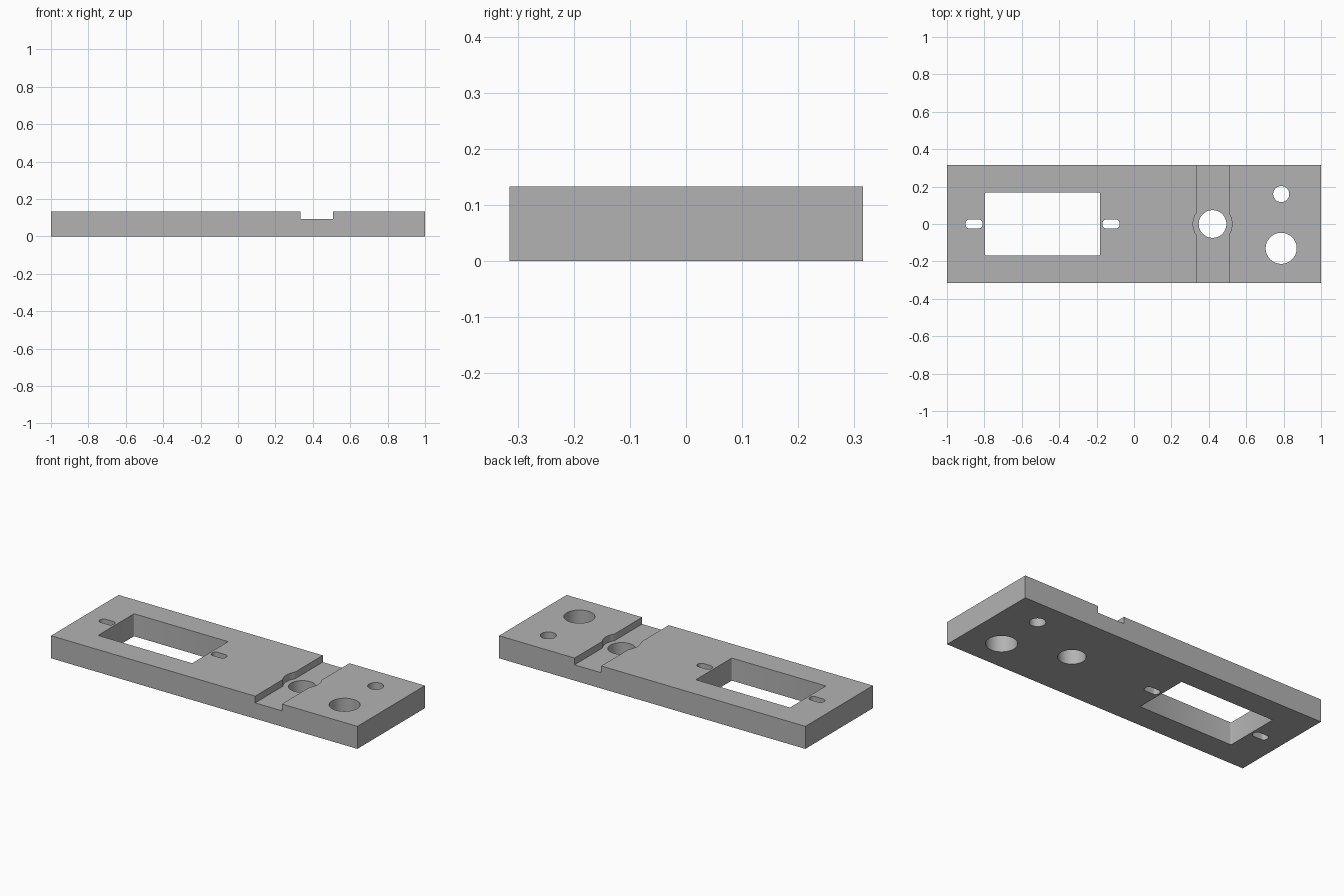
import bpy
import bmesh
from math import cos, sin, pi, radians

old = bpy.data.objects.get("Cube")
if old:
    bpy.data.objects.remove(old, do_unlink=True)

LENGTH, WIDTH, HEIGHT = 2.0, 0.63, 0.133
CHANNEL_FLOOR = 0.093
CHANNEL_X = 0.42
WINDOW_X = -0.489

grey = bpy.data.materials.new("plain_grey")
grey.use_nodes = True
grey.diffuse_color = (0.45, 0.45, 0.45, 1)
grey.node_tree.nodes["Principled BSDF"].inputs["Base Color"].default_value = grey.diffuse_color


def prism(name, outline, z0, z1):
    """Extrude a closed outline from z0 up to z1."""
    bm = bmesh.new()
    base = bm.faces.new([bm.verts.new((x, y, z0)) for x, y in outline])
    top = bmesh.ops.extrude_face_region(bm, geom=[base])["geom"]
    verts = [v for v in top if isinstance(v, bmesh.types.BMVert)]
    bmesh.ops.translate(bm, verts=verts, vec=(0, 0, z1 - z0))
    bmesh.ops.recalc_face_normals(bm, faces=bm.faces)
    mesh = bpy.data.meshes.new(name)
    bm.to_mesh(mesh)
    bm.free()
    mesh.materials.append(grey)
    obj = bpy.data.objects.new(name, mesh)
    bpy.context.collection.objects.link(obj)
    return obj


def rectangle(cx, cy, w, h):
    return [(cx + sx * w / 2, cy + sy * h / 2)
            for sx, sy in ((-1, -1), (1, -1), (1, 1), (-1, 1))]


def circle(cx, cy, r, n=64):
    return [(cx + r * cos(2 * pi * i / n), cy + r * sin(2 * pi * i / n)) for i in range(n)]


def rounded(cx, cy, w, h, r, n=8):
    points = []
    for quarter, (sx, sy) in enumerate(((1, 1), (-1, 1), (-1, -1), (1, -1))):
        for i in range(n + 1):
            a = (quarter + i / n) * pi / 2
            points.append((cx + sx * (w / 2 - r) + r * cos(a),
                           cy + sy * (h / 2 - r) + r * sin(a)))
    return points


# Solid plate
plate = prism("mounting_plate", rectangle(0, 0, LENGTH, WIDTH), 0, HEIGHT)

# Cross channel with its round widening, then the through openings
cuts = [
    ("channel", rectangle(CHANNEL_X, 0, 0.174, 1), CHANNEL_FLOOR),
    ("channel_recess", circle(CHANNEL_X, 0, 0.104), CHANNEL_FLOOR),
    ("channel_hole", circle(CHANNEL_X, 0, 0.074), -0.1),
    ("large_hole", circle(0.787, -0.13, 0.083), -0.1),
    ("small_hole", circle(0.787, 0.16, 0.043), -0.1),
    ("window", rounded(WINDOW_X, 0, 0.615, 0.335, 0.005, 3), -0.1),
]
for side, sign in (("right", -1), ("left", 1)):
    cuts.append((side + "_screw_slot",
                 rounded(WINDOW_X + sign * 0.366, 0, 0.091, 0.048, 0.021), -0.1))

bpy.context.view_layer.objects.active = plate
for name, outline, bottom in cuts:
    cutter = prism(name + "_cutter", outline, bottom, HEIGHT + 0.1)
    cutter.hide_render = True
    mod = plate.modifiers.new(name, "BOOLEAN")
    mod.operation = "DIFFERENCE"
    mod.solver = "EXACT"
    mod.object = cutter
    bpy.ops.object.modifier_apply(modifier=mod.name)
    bpy.data.objects.remove(cutter, do_unlink=True)

# Smooth bores, crisp edges
bpy.ops.object.select_all(action="DESELECT")
plate.select_set(True)
bpy.ops.object.shade_smooth_by_angle(angle=radians(35))
